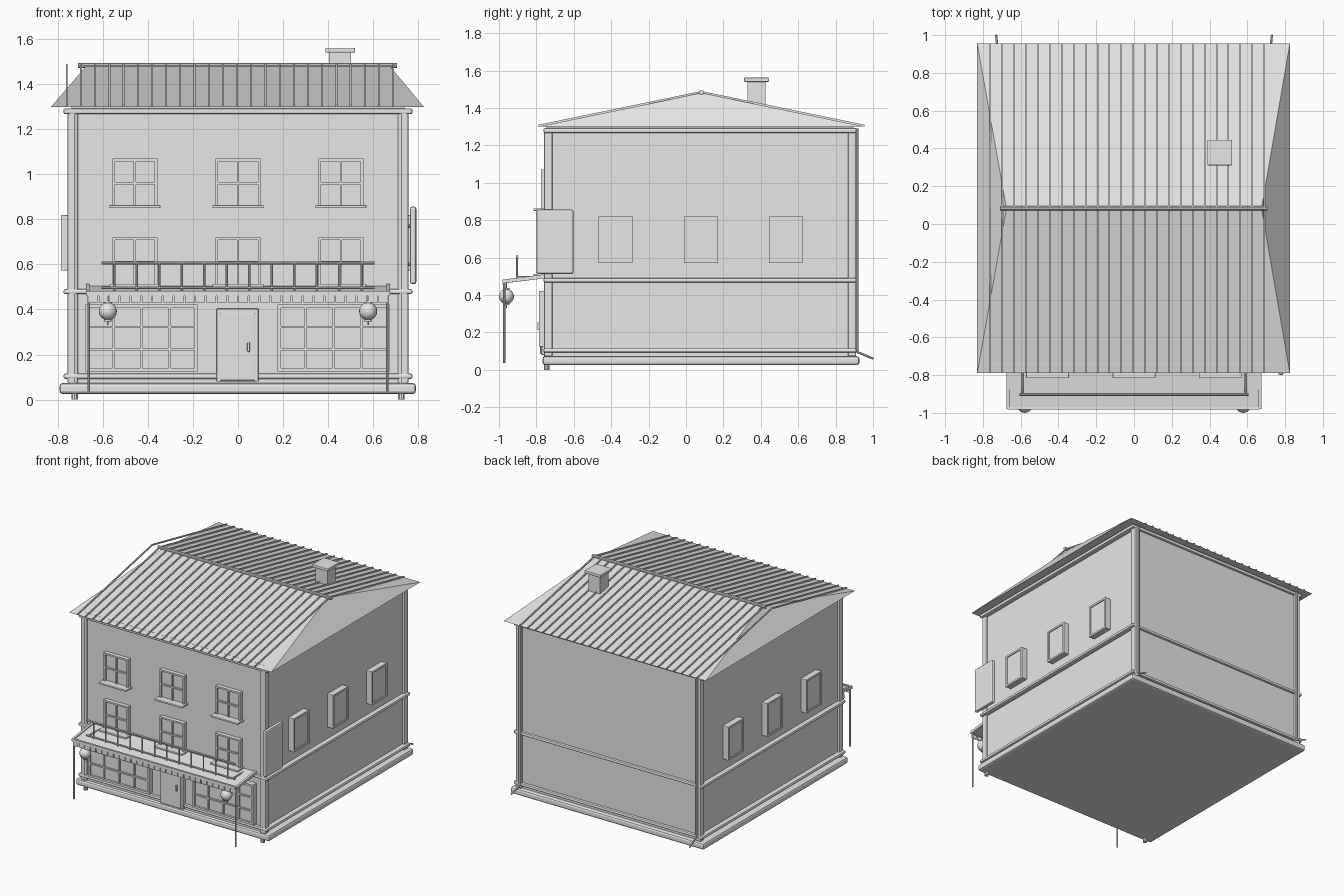
import bpy, bmesh, math
from mathutils import Vector

old = bpy.data.objects.get("Cube")
if old:
    bpy.data.objects.remove(old, do_unlink=True)

GREY = (0.8, 0.8, 0.8, 1)
mat = bpy.data.materials.new("light_grey")
mat.use_nodes = True
mat.diffuse_color = GREY
mat.node_tree.nodes["Principled BSDF"].inputs["Base Color"].default_value = GREY


def finish(name, bm, bevel=0, smooth=False):
    bmesh.ops.recalc_face_normals(bm, faces=bm.faces)
    for f in bm.faces:
        f.smooth = smooth
    me = bpy.data.meshes.new(name)
    bm.to_mesh(me)
    bm.free()
    me.materials.append(mat)
    ob = bpy.data.objects.new(name, me)
    bpy.context.collection.objects.link(ob)
    if bevel:
        mod = ob.modifiers.new("Bevel", "BEVEL")
        mod.width = bevel
        mod.segments = 2
    return ob


def box(name, x, y, z, bevel=0):
    """Box from (min, max) pairs on each axis."""
    bm = bmesh.new()
    bmesh.ops.create_cube(bm, size=1)
    for v in bm.verts:
        v.co = [p[0] if c < 0 else p[1] for c, p in zip(v.co, (x, y, z))]
    return finish(name, bm, bevel)


def rod(name, a, b, r, sides=10):
    a, b = Vector(a), Vector(b)
    bm = bmesh.new()
    bmesh.ops.create_cone(bm, cap_ends=True, segments=sides, radius1=r, radius2=r,
                          depth=(b - a).length)
    q = Vector((0, 0, 1)).rotation_difference(b - a)
    for v in bm.verts:
        v.co = q @ v.co + (a + b) / 2
    return finish(name, bm, smooth=False)


def prism(name, yz, x0, x1):
    """Side profile extruded along x."""
    bm = bmesh.new()
    face = bm.faces.new([bm.verts.new((x0, y, z)) for y, z in yz])
    ext = bmesh.ops.extrude_face_region(bm, geom=[face])["geom"]
    for v in ext:
        if isinstance(v, bmesh.types.BMVert):
            v.co.x = x1
    return finish(name, bm)


def around(c, half):
    return (c - half, c + half)


# Body, plinth and horizontal bands
box("walls", (-.74, .74), (-.745, .895), (.05, 1.31))
box("plinth", (-.793, .79), (-.767, .927), (.025, .073), .014)
for name, z in (("lower_band", (.092, .115)), ("middle_band", (.468, .49)),
                ("top_band", (1.267, 1.293))):
    box(name, (-.775, .775), (-.762, .912), z, .008)

# Corner posts and downpipes
for s in (-1, 1):
    for y in (-.737, .888):
        box("corner_post", around(s * .735, .022), around(y, .022), (.07, 1.29), .008)
    rod("front_downpipe", (s * .725, -.745, 0), (s * .725, -.745, 1.29), .015)
    rod("back_downpipe", (s * .725, .908, .1), (s * .725, .908, 1.29), .013)
    rod("back_spout", (s * .72, .905, .1), (s * .73, 1.0, .06), .006)

# Hipped roof
EAVE, PEAK, Y0, Y1, YM = 1.3, 1.48, -.79, .955, .083
bm = bmesh.new()
low = [bm.verts.new((x, y, EAVE)) for x, y in ((-.83, Y0), (.825, Y0), (.825, Y1), (-.83, Y1))]
top = [bm.verts.new((x, YM, PEAK)) for x in (-.675, .675)]
for f in ((low[0], low[1], top[1], top[0]), (low[2], low[3], top[0], top[1]),
          (low[1], low[2], top[1]), (low[3], low[0], top[0]), low[::-1]):
    bm.faces.new(f)
finish("roof", bm)
rod("ridge_pole", (-.71, YM, 1.483), (.706, YM, 1.483), .012)
for i in range(24):
    x = -.76 + i * .063
    prism("roof_rib", [(Y0, EAVE), (YM, PEAK), (Y1, EAVE), (Y1, EAVE + .01),
                       (YM, PEAK + .01), (Y0, EAVE + .01)], x - .004, x + .004)

# Chimney
box("chimney", (.405, .502), (.33, .425), (1.36, 1.55))
box("chimney_cap", (.388, .52), (.31, .445), (1.54, 1.562), .005)


def framed(name, x, z, front, cols, rows, rim=.015):
    """Glazed front opening with a rim, a pane and glazing bars."""
    back = -.74
    box(name + "_pane", x, (front + .015, back), z)
    for xs in ((x[0], x[0] + rim), (x[1] - rim, x[1])):
        box(name + "_jamb", xs, (front, back), z)
    for zs in ((z[0], z[0] + rim), (z[1] - rim, z[1])):
        box(name + "_rail", (x[0] + rim, x[1] - rim), (front, back), zs)
    for i in range(1, cols):
        c = x[0] + (x[1] - x[0]) * i / cols
        box(name + "_bar", around(c, .005), (front + .004, back), z)
    for i in range(1, rows):
        c = z[0] + (z[1] - z[0]) * i / rows
        box(name + "_bar", (x[0] + rim, x[1] - rim), (front + .003, back), around(c, .005))


# Front windows with sills
for x in (-.458, 0, .457):
    for z in (.5, .85):
        framed("window", around(x, .1), (z, z + .22), -.775, 2, 2, .012)
        box("window_sill", around(x, .113), (-.815, -.74), (z, z + .013), .003)

# Shop windows and door
for x in (-.428, .424):
    framed("shop_window", around(x, .249), (.124, .422), -.785, 4, 3)
box("door_frame", (-.095, .09), (-.772, -.74), (.08, .404), .003)
box("door", (-.08, .076), (-.78, -.74), (.085, .382), .003)
box("door_handle", around(.047, .006), (-.795, -.77), (.212, .254), .003)

# Shuttered side windows on both sides
for s in (-1, 1):
    for y in (-.377, .08, .535):
        x = sorted((s * .735, s * .778))
        box("side_window", x, around(y, .09), (.572, .82), .006)
        for d in (-.083, .083):
            box("side_window_jamb", sorted((s * .77, s * .785)), around(y + d, .007),
                (.572, .82))
        for z in (.579, .813):
            box("side_window_rail", sorted((s * .77, s * .785)), around(y, .09),
                around(z, .007))

# Hanging signboard
box("signboard", (.764, .792), (-.8, -.602), (.513, .857), .01)
for z in (.6, .77):
    rod("sign_bracket", (.73, -.7, z), (.77, -.7, z), .008)

# Sloping canopy with valance
prism("canopy", [(-.745, .49), (-.975, .462), (-.975, .474), (-.745, .505)], -.67, .665)
for s in (-1, 1):
    prism("canopy_edge", [(-.745, .49), (-.98, .462), (-.98, .482), (-.745, .512)],
          s * .667 - .008, s * .667 + .008)
box("canopy_front_beam", (-.67, .665), (-.982, -.968), (.46, .482))
for i in range(28):
    x = -.645 + i * .0478
    box("valance_flap", around(x, .021), (-.978, -.972), (.43, .466))

# Railing on the canopy
for z, r in ((.607, .007), (.496, .006)):
    rod("railing_bar", (-.607, -.903, z), (.607, -.903, z), r)
for i in range(12):
    x = -.55 + i * .1
    rod("railing_post", (x, -.903, .475), (x, -.903, .607), .005, 8)
for x in (-.59, .59):
    rod("railing_stay", (x, -.903, .496), (x, -.745, .496), .006)

# Poles and round lanterns
for s in (-1, 1):
    rod("canopy_pole", (s * .662, -.972, .035), (s * .662, -.972, .47), .006)
    bm = bmesh.new()
    bmesh.ops.create_uvsphere(bm, u_segments=20, v_segments=12, radius=.04)
    bmesh.ops.translate(bm, verts=bm.verts, vec=(s * .578, -.96, .392))
    finish("lantern", bm, smooth=True)
    rod("lantern_cap", (s * .578, -.96, .42), (s * .578, -.96, .437), .016, 12)
    rod("lantern_base", (s * .578, -.96, .347), (s * .578, -.96, .362), .016, 12)
    rod("lantern_cord", (s * .578, -.96, .43), (s * .578, -.96, .47), .003, 6)
    rod("lantern_tassel", (s * .578, -.96, .33), (s * .578, -.96, .35), .003, 6)
